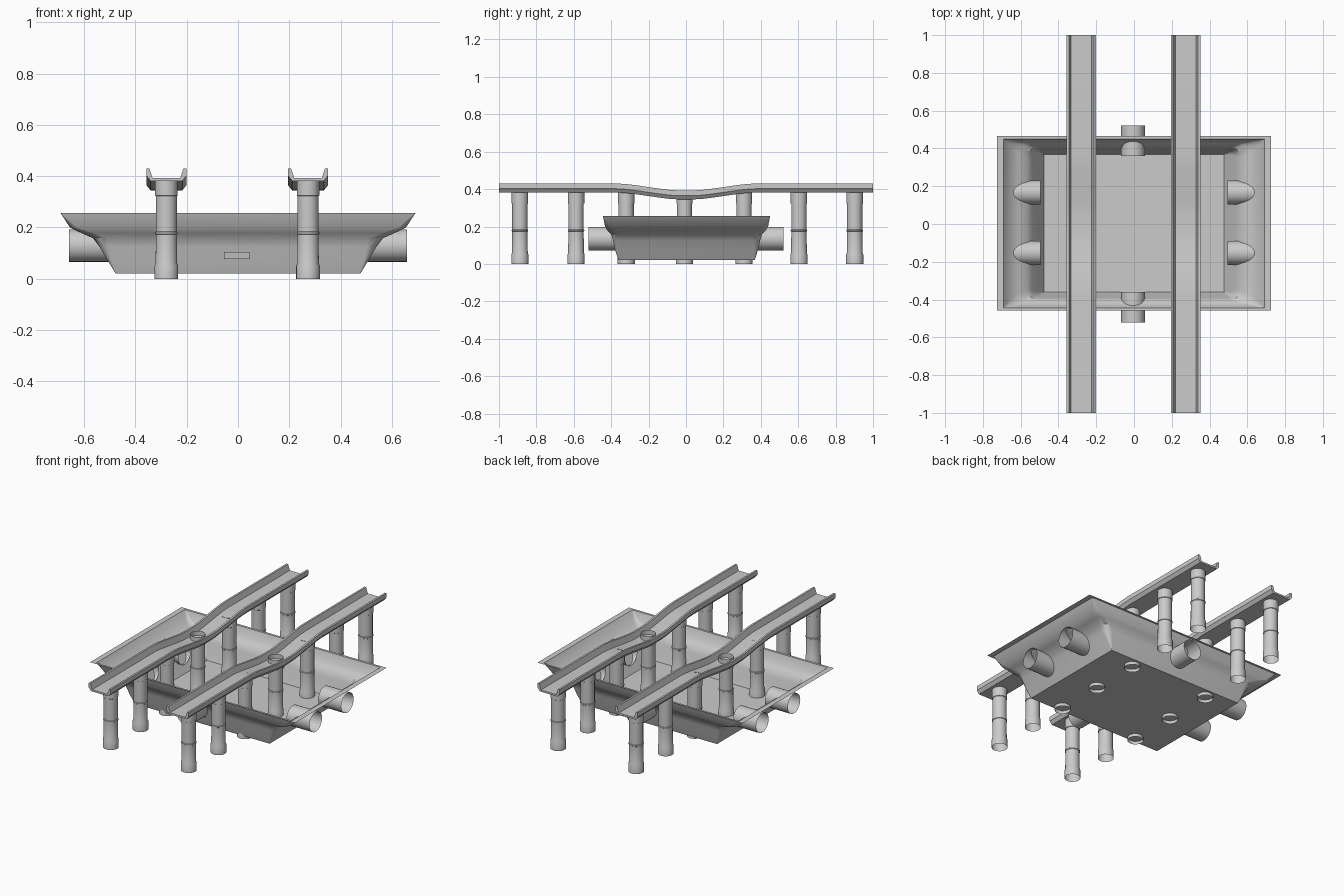
import bpy, bmesh
from math import sin, cos, pi
from mathutils import Matrix, Vector

if "Cube" in bpy.data.objects:
    bpy.data.objects.remove(bpy.data.objects["Cube"])


def skin(name, loops, closed=True, first=False, last=False, angle=35):
    """Bridge successive point loops into one smooth-shaded object."""
    bm = bmesh.new()
    rows = [[bm.verts.new(p) for p in loop] for loop in loops]
    n = len(rows[0])
    for a, b in zip(rows, rows[1:]):
        for i in range(n if closed else n - 1):
            j = (i + 1) % n
            bm.faces.new((a[i], a[j], b[j], b[i]))
    if first:
        bm.faces.new(rows[0][::-1])
    if last:
        bm.faces.new(rows[-1])
    bmesh.ops.recalc_face_normals(bm, faces=bm.faces[:])
    me = bpy.data.meshes.new(name)
    bm.to_mesh(me)
    bm.free()
    ob = bpy.data.objects.new(name, me)
    bpy.context.collection.objects.link(ob)
    bpy.ops.object.select_all(action='DESELECT')
    ob.select_set(True)
    bpy.context.view_layer.objects.active = ob
    bpy.ops.object.shade_smooth_by_angle(angle=angle * pi / 180)
    return ob


def lathe(name, profile, matrix, sides=28):
    """Open-ended tube revolved about local z."""
    loops = [[matrix @ Vector((r * cos(2 * pi * k / sides), r * sin(2 * pi * k / sides), z))
              for k in range(sides)] for r, z in profile]
    return skin(name, loops)


def rounded_rect(hx, hy, z, r, cy=0.003, steps=6):
    pts = []
    for q, (sx, sy) in enumerate(((1, 1), (-1, 1), (-1, -1), (1, -1))):
        for s in range(steps + 1):
            a = (q + s / steps) * pi / 2
            pts.append((sx * (hx - r) + r * cos(a), cy + sy * (hy - r) + r * sin(a), z))
    return pts


# basin: thin tray with waisted walls and a flat rim
basin = [(0.477, 0.364, 0.02, 0.001), (0.51, 0.382, 0.075, 0.02),
         (0.54, 0.393, 0.125, 0.04), (0.565, 0.404, 0.158, 0.055),
         (0.61, 0.422, 0.178, 0.05), (0.655, 0.436, 0.2, 0.03),
         (0.692, 0.447, 0.257, 0.001), (0.726, 0.462, 0.257, 0.001)]
skin("basin", [rounded_rect(*b) for b in basin], first=True)

# small slot plate on the front wall
skin("drain_slot", [[(-0.055, -0.393, 0.105), (0.045, -0.393, 0.105)],
                    [(-0.055, -0.388, 0.078), (0.045, -0.388, 0.078)]], closed=False)

# open pipes through the basin walls
for side in (-1, 1):
    turn = Matrix.Rotation(side * pi / 2, 4, 'Y')
    for y in (0.167, -0.153):
        lathe("side_pipe", [(0.063, 0.495), (0.063, 0.658)],
              Matrix.Translation((0, y, 0.129)) @ turn)
    lathe("end_pipe", [(0.063, 0.36), (0.063, 0.522)],
          Matrix.Translation((-0.005, 0, 0.135)) @ Matrix.Rotation(-side * pi / 2, 4, 'X'))

# rail cross-section and dipped path
section = [(-0.078, 0.43), (-0.066, 0.43), (-0.054, 0.393), (0.054, 0.393),
           (0.066, 0.43), (0.078, 0.43), (0.078, 0.402), (0.062, 0.382),
           (-0.062, 0.382), (-0.078, 0.402)]
half = [(0.04, -0.037), (0.09, -0.034), (0.16, -0.025), (0.27, -0.009),
        (0.32, -0.003), (0.37, 0), (1, 0)]
path = [(-y, d) for y, d in reversed(half)] + half

# pillar profile: flared foot and two joint rings
pillar = [(0.046, 0), (0.046, 0.05), (0.042, 0.06), (0.041, 0.173),
          (0.044, 0.175), (0.044, 0.182), (0.041, 0.184), (0.041, 0.322),
          (0.044, 0.324), (0.044, 0.385)]

for cx in (-0.279, 0.273):
    skin("rail", [[(cx + x, y, z + d) for x, z in section] for y, d in path],
         first=True, last=True, angle=20)
    for y in (-0.888, -0.588, -0.32, -0.008, 0.31, 0.604, 0.902):
        lathe("pillar", pillar, Matrix.Translation((cx, y, 0)))
